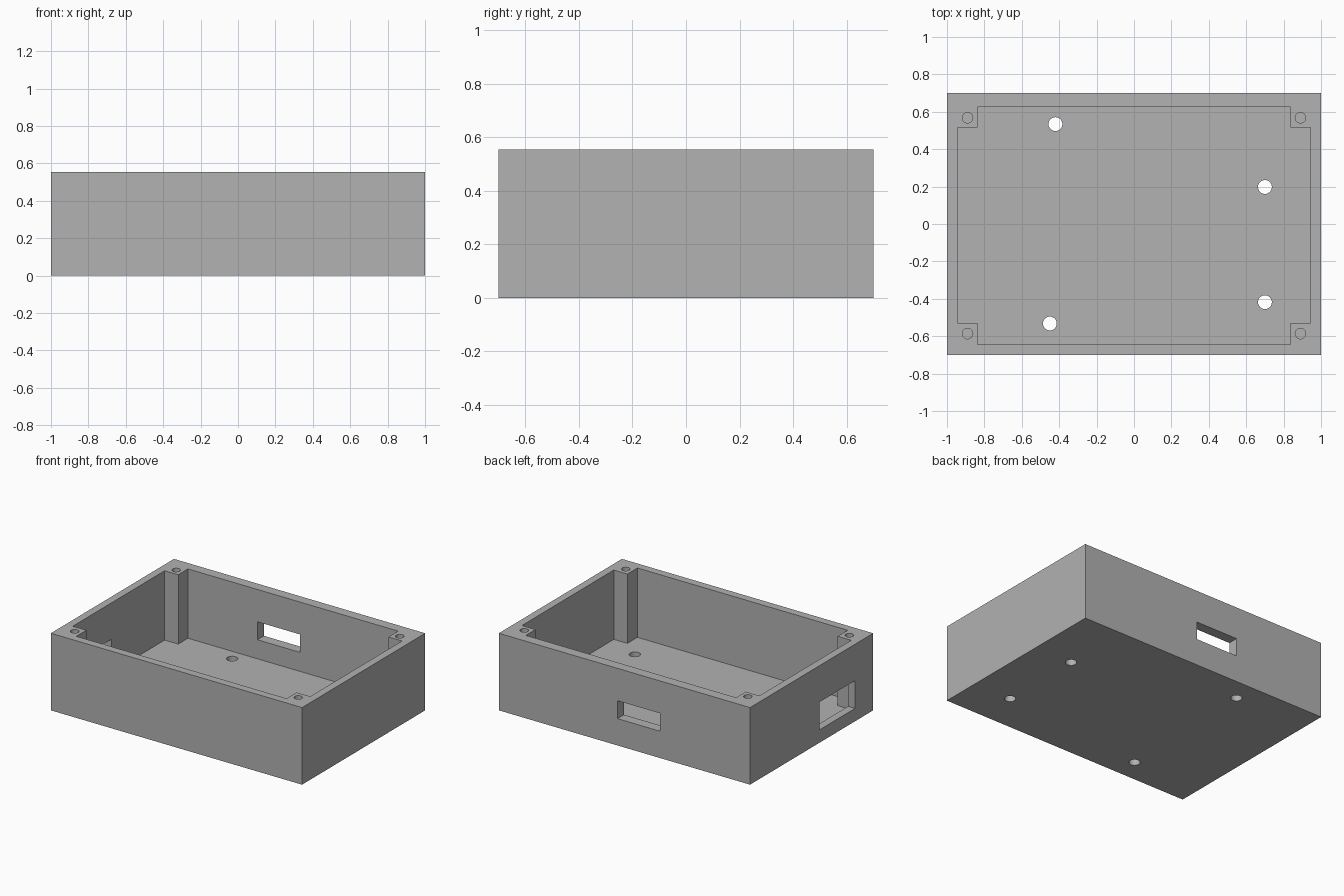
import bpy, bmesh, math

if "Cube" in bpy.data.objects:
    bpy.data.objects.remove(bpy.data.objects["Cube"], do_unlink=True)

HEIGHT, FLOOR = 0.555, 0.056

grey = bpy.data.materials.new("plain grey")
grey.use_nodes = True
colour = (0.445, 0.445, 0.445, 1)
grey.diffuse_color = colour
grey.node_tree.nodes["Principled BSDF"].inputs["Base Color"].default_value = colour


def prism(name, outline, z0, z1):
    """Upright solid with the given plan outline."""
    bm = bmesh.new()
    base = bm.faces.new([bm.verts.new((x, y, z0)) for x, y in outline])
    top = bmesh.ops.extrude_face_region(bm, geom=[base])["geom"]
    for v in top:
        if isinstance(v, bmesh.types.BMVert):
            v.co.z = z1
    bmesh.ops.recalc_face_normals(bm, faces=bm.faces)
    mesh = bpy.data.meshes.new(name)
    bm.to_mesh(mesh)
    bm.free()
    mesh.materials.append(grey)
    obj = bpy.data.objects.new(name, mesh)
    bpy.context.collection.objects.link(obj)
    return obj


def box(name, x0, x1, y0, y1, z0, z1):
    return prism(name, [(x0, y0), (x1, y0), (x1, y1), (x0, y1)], z0, z1)


def rod(name, x, y, radius, z0, z1, sides=32):
    ring = [(x + radius * math.cos(math.tau * i / sides),
             y + radius * math.sin(math.tau * i / sides)) for i in range(sides)]
    return prism(name, ring, z0, z1)


# Outer block of the open enclosure
case = box("enclosure", -1, 1, -0.7, 0.7, 0, HEIGHT)

# Cavity outline, stepped in at the corners to leave the screw posts
wall_x, post_x = 0.945, 0.837
front, post_front, post_back, back = -0.643, -0.529, 0.516, 0.626
right_half = [(post_x, front), (post_x, post_front), (wall_x, post_front),
              (wall_x, post_back), (post_x, post_back), (post_x, back)]
left_half = [(-x, y) for x, y in reversed(right_half)]
cutters = [prism("cavity_cutter", right_half + left_half, FLOOR, HEIGHT + 0.1)]

# Slot in the back wall and port in the side wall
cutters.append(box("back_slot_cutter", -0.283, 0.055, 0.58, 0.8, 0.193, 0.322))
cutters.append(box("side_port_cutter", -1.1, -0.9, -0.493, -0.09, 0.093, 0.293))

# Blind screw holes in the posts
for x in (-0.89, 0.89):
    for y in (-0.586, 0.568):
        cutters.append(rod("screw_hole_cutter", x, y, 0.028, HEIGHT - 0.25, HEIGHT + 0.1))

# Mounting holes through the floor
for x, y in [(-0.42, 0.534), (-0.45, -0.532), (0.7, 0.198), (0.7, -0.418)]:
    cutters.append(rod("mount_hole_cutter", x, y, 0.037, -0.1, FLOOR + 0.1))

# Cut everything, then discard the cutters
bpy.context.view_layer.objects.active = case
for cutter in cutters:
    cutter.hide_render = True
    mod = case.modifiers.new("cut", "BOOLEAN")
    mod.operation, mod.solver, mod.object = "DIFFERENCE", "EXACT", cutter
    bpy.ops.object.modifier_apply(modifier=mod.name)
    bpy.data.objects.remove(cutter, do_unlink=True)

# Round hole walls smooth, box edges sharp
bpy.ops.object.select_all(action="DESELECT")
case.select_set(True)
bpy.ops.object.shade_smooth_by_angle(angle=math.radians(30))
